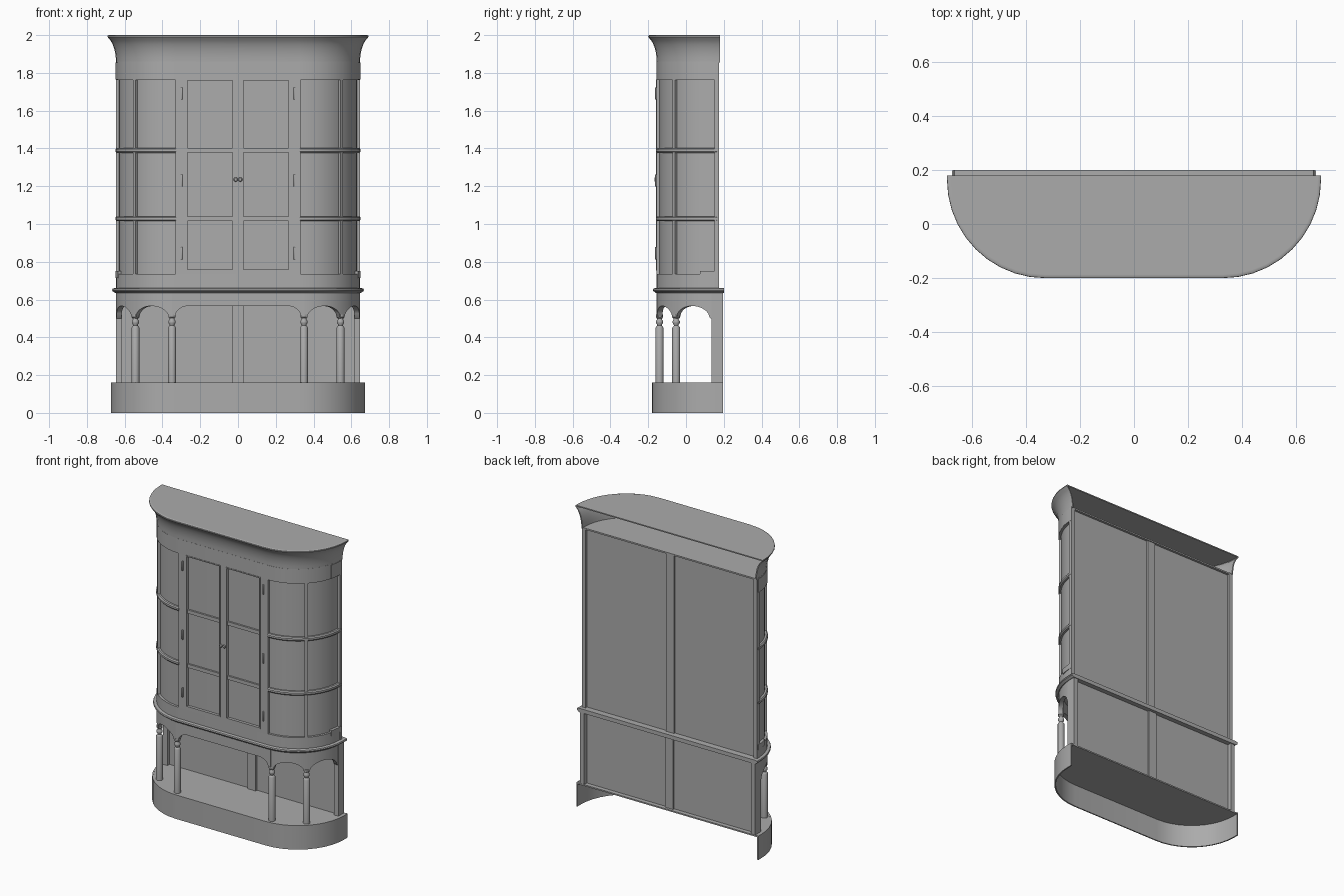
import bpy, bmesh, math
from math import sin, cos, radians, pi

if "Cube" in bpy.data.objects:
    bpy.data.objects.remove(bpy.data.objects["Cube"], do_unlink=True)

paint = bpy.data.materials.new("plain_grey")
paint.use_nodes = True
GREY = (0.41, 0.41, 0.41, 1)
paint.diffuse_color = GREY
paint.node_tree.nodes["Principled BSDF"].inputs["Base Color"].default_value = GREY

FLAT, CY, R = 0.328, 0.163, 0.318   # flat half width, corner centre, corner radius
STEPS = 10


def finish(name, bm):
    bmesh.ops.recalc_face_normals(bm, faces=bm.faces)
    mesh = bpy.data.meshes.new(name)
    bm.to_mesh(mesh)
    bm.free()
    ob = bpy.data.objects.new(name, mesh)
    bpy.context.collection.objects.link(ob)
    mesh.materials.append(paint)
    bpy.ops.object.select_all(action='DESELECT')
    ob.select_set(True)
    bpy.context.view_layer.objects.active = ob
    bpy.ops.object.shade_smooth_by_angle(angle=radians(35))
    return ob


def loft(name, rings):
    """Skin closed rings of points and cap both ends."""
    bm = bmesh.new()
    vs = [[bm.verts.new(p) for p in ring] for ring in rings]
    n = len(vs[0])
    for a, b in zip(vs, vs[1:]):
        for i in range(n):
            j = (i + 1) % n
            bm.faces.new((a[i], a[j], b[j], b[i]))
    bm.faces.new(vs[0])
    bm.faces.new(vs[-1])
    return finish(name, bm)


def box(name, x0, x1, y0, y1, z0, z1):
    return loft(name, [[(x0, y0, z), (x1, y0, z), (x1, y1, z), (x0, y1, z)] for z in (z0, z1)])


def corner(side, deg, off=0):
    a = radians(deg)
    return side * (FLAT + (R + off) * sin(a)), CY - (R + off) * cos(a)


def outline(off, back):
    """Plan line from the left back, round the front, to the right back."""
    half = [corner(1, 90 * i / STEPS, off) for i in range(STEPS, -1, -1)]
    half.insert(0, (half[0][0], back))
    return half + [(-x, y) for x, y in reversed(half)]


def plate(name, levels, back):
    return loft(name, [[(x, y, z) for x, y in outline(off, back)] for off, z in levels])


def sweep(name, section, back):
    """Run a section of (offset, height) points along the whole plan line."""
    lines = [[(x, y, z) for x, y in outline(off, back)] for off, z in section]
    return loft(name, list(zip(*lines)))


def corner_sweep(name, side, a0, a1, section, steps=STEPS):
    rings = []
    for i in range(steps + 1):
        a = a0 + (a1 - a0) * i / steps
        rings.append([(*corner(side, a, off), z) for off, z in section])
    return loft(name, rings)


def band(o0, o1, z0, z1):
    return [(o0, z0), (o1, z0), (o1, z1), (o0, z1)]


def turned(name, x, y, profile, sides=16):
    return loft(name, [[(x + r * cos(2 * pi * i / sides), y + r * sin(2 * pi * i / sides), z)
                        for i in range(sides)] for r, z in profile])


def arch_z(d, length, rad):
    """Underside height of an arch at distance d along its span."""
    edge = max(0.0, min(d, length - d) - 0.015)
    k = max(0.0, 1 - edge / rad)
    return 0.5 + 0.066 * math.sqrt(1 - k * k)


def frame(name, x0, x1, z0, z1, w, y0, y1):
    box(name + "_stile_a", x0, x0 + w, y0, y1, z0, z1)
    box(name + "_stile_b", x1 - w, x1, y0, y1, z0, z1)
    box(name + "_rail_bottom", x0 + w, x1 - w, y0, y1, z0, z0 + w)
    box(name + "_rail_top", x0 + w, x1 - w, y0, y1, z1 - w, z1)


# Plinth: open-backed skirt with a floor
sweep("plinth_skirt", band(0.018, 0.026, 0, 0.16), 0.197)
plate("plinth_floor", [(0.02, 0.15), (0.02, 0.159)], 0.197)

# Lower back
box("lower_back_panel", -0.62, 0.62, 0.157, 0.168, 0.155, 0.645)
box("lower_back_post", -0.03, 0.03, 0.143, 0.18, 0.155, 0.645)

# Columns and arched apron
column = [(0.021, 0.155), (0.021, 0.45), (0.017, 0.457), (0.012, 0.462), (0.013, 0.467),
          (0.019, 0.476), (0.019, 0.486), (0.013, 0.495), (0.013, 0.5), (0.019, 0.507), (0.019, 0.52)]
for side, label in ((1, "left"), (-1, "right")):
    for deg, place in ((4, "front"), (45, "corner")):
        turned(f"{label}_{place}_column", *corner(side, deg, -0.014), column)
    xs = sorted((side * 0.615, side * 0.647))
    box(f"{label}_lower_stile", *xs, 0.135, 0.195, 0.155, 0.645)
    for a0, a1, place in ((4, 45, "corner"), (45, 86, "side")):
        length = radians(a1 - a0) * R
        rings = []
        for i in range(25):
            t = (1 - cos(pi * i / 24)) / 2
            z = arch_z(t * length, length, length / 2 - 0.015)
            deg = a0 + (a1 - a0) * t
            rings.append([(*corner(side, deg, o), h) for o, h in band(-0.028, 0, z, 0.642)])
        loft(f"{label}_{place}_arch", rings)
span = corner(1, 4)[0]
rings = []
for i in range(61):
    x = -span * cos(pi * i / 60)
    z = arch_z(x + span, 2 * span, 0.07)
    rings.append([(x, y, h) for y, h in band(CY - R + 0.028, CY - R, z, 0.642)])
loft("front_arch", rings)

# Waist moulding
plate("waist_moulding", [(0.005, 0.635), (0.012, 0.641), (0.019, 0.645), (0.021, 0.651),
                         (0.018, 0.658), (0.006, 0.661)], 0.2)

# Upper case: bands, glazing, back
sweep("lower_band", band(-0.024, 0, 0.66, 0.735), 0.174)
sweep("upper_band", band(-0.024, 0.001, 1.763, 1.86), 0.174)
sweep("glazing", band(-0.023, -0.015, 0.72, 1.78), 0.168)
box("upper_back_panel", -0.62, 0.62, 0.148, 0.158, 0.66, 1.855)
box("upper_back_post", -0.03, 0.03, 0.146, 0.168, 0.66, 1.855)

yf, yb = CY - R, CY - R + 0.022
box("door_meeting_stile", -0.021, 0.021, yf, yb, 0.73, 1.77)
for side, label in ((1, "left"), (-1, "right")):
    xs = sorted((side * 0.62, side * 0.647))
    box(f"{label}_upper_stile", *xs, 0.15, 0.174, 0.66, 1.86)
    # Side band ends stand slightly proud
    for z0, z1, place in ((0.715, 0.75, "lower"), (1.765, 1.855, "upper")):
        corner_sweep(f"{label}_{place}_side_block", side, 74, 90, band(-0.015, 0.003, z0, z1), 3)
    # Bars dividing the curved glass
    corner_sweep(f"{label}_mullion", side, 42.5, 46, band(-0.02, 0, 0.73, 1.77), 1)
    for z, place in ((1.028, "low"), (1.39, "high")):
        corner_sweep(f"{label}_{place}_bar", side, 0, 90,
                     [(-0.02, z - 0.013), (-0.003, z - 0.013), (0.003, z - 0.006),
                      (0.003, z + 0.006), (-0.003, z + 0.013), (-0.02, z + 0.013)])
    # Door leaf
    xs = sorted((side * 0.275, side * (FLAT + 0.002)))
    box(f"{label}_door_outer_stile", *xs, yf, yb, 0.73, 1.77)
    xs = sorted((side * 0.021, side * 0.275))
    box(f"{label}_door_bottom_rail", *xs, yf, yb, 0.73, 0.755)
    frame(f"{label}_door_bead", xs[0], xs[1], 0.753, 1.766, 0.007, yf - 0.004, yb)
    for z, place in ((1.028, "low"), (1.39, "high")):
        box(f"{label}_door_{place}_bar", *xs, yf + 0.003, yb, z - 0.012, z + 0.012)
    # Hinges and knob
    for z, place in ((0.845, "low"), (1.23, "middle"), (1.69, "high")):
        turned(f"{label}_{place}_hinge", side * 0.298, yf - 0.004,
               [(0.004, z - 0.032), (0.005, z - 0.03), (0.005, z + 0.03), (0.004, z + 0.032)], 10)
    loft(f"{label}_knob", [[(side * 0.012 + r * cos(2 * pi * i / 12), y, 1.235 + r * sin(2 * pi * i / 12))
                            for i in range(12)]
                           for r, y in ((0.005, yf), (0.006, yf - 0.004), (0.012, yf - 0.008), (0.008, yf - 0.013))])

# Cornice: open-backed flared shell with a lid
plate("cornice_floor", [(-0.005, 1.85), (-0.005, 1.86)], 0.174)
flare = [(0, 1.855), (0.001, 1.88), (0.004, 1.905), (0.01, 1.93), (0.018, 1.952),
         (0.029, 1.972), (0.04, 1.984), (0.045, 1.991), (0.044, 1.997), (0.039, 2.0)]
sweep("cornice_flare", flare + [(off - 0.008, z) for off, z in reversed(flare)], 0.18)
plate("cornice_lid", [(0.036, 1.992), (0.036, 1.9995)], 0.18)
